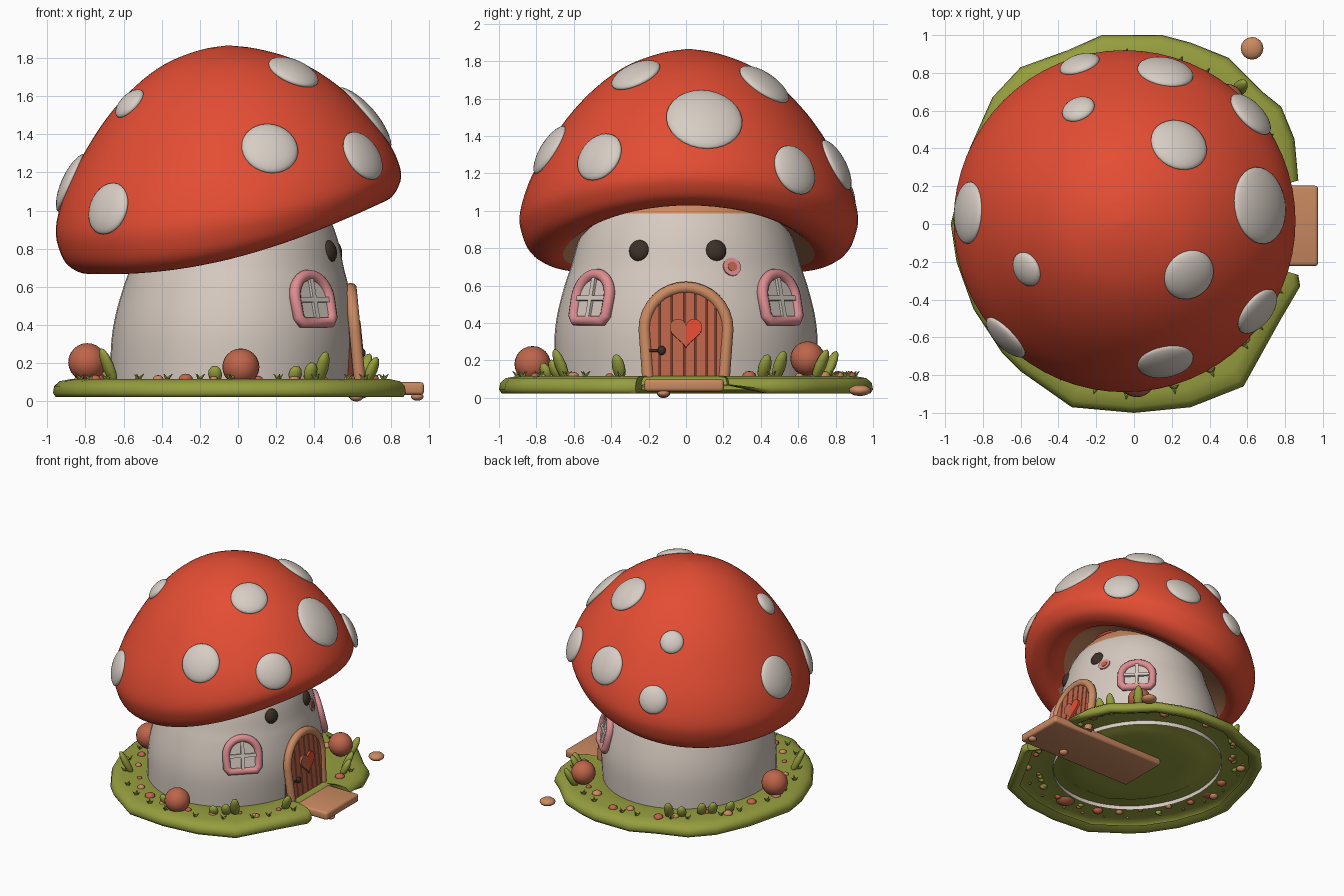
import bpy, bmesh, math, random
from math import sin, cos, pi, sqrt, atan2, radians
from mathutils import Vector, Matrix

if "Cube" in bpy.data.objects:
    bpy.data.objects.remove(bpy.data.objects["Cube"])

random.seed(4)

def mat(name, r, g, b):
    m = bpy.data.materials.new(name)
    m.diffuse_color = [*(((c / 255 + .055) / 1.055) ** 2.4 for c in (r, g, b)), 1]
    m.use_nodes = True
    m.node_tree.nodes["Principled BSDF"].inputs["Base Color"].default_value = m.diffuse_color
    return m

RED = mat("cap red", 228, 77, 51)
CREAM = mat("stem cream", 214, 202, 192)
WHITE = mat("spot white", 215, 205, 196)
GREEN = mat("grass green", 150, 158, 62)
TAN = mat("light wood", 202, 138, 97)
BROWN = mat("clay brown", 190, 101, 74)
PINK = mat("window pink", 222, 142, 146)
DARK = mat("dark brown", 60, 48, 38)
GROOVE = mat("groove brown", 120, 58, 42)

# ---- helpers
def shade(ob, angle):
    bpy.ops.object.select_all(action='DESELECT')
    ob.select_set(True)
    bpy.context.view_layer.objects.active = ob
    if ob.type == 'CURVE':
        bpy.ops.object.convert(target='MESH')
    bpy.ops.object.shade_smooth_by_angle(angle=radians(angle))

def finish(name, bm, mats, M=None, angle=40):
    bmesh.ops.recalc_face_normals(bm, faces=bm.faces)
    if M is not None:
        bm.transform(M)
    me = bpy.data.meshes.new(name)
    bm.to_mesh(me)
    bm.free()
    for m in mats:
        me.materials.append(m)
    ob = bpy.data.objects.new(name, me)
    bpy.context.collection.objects.link(ob)
    shade(ob, angle)

def loft(name, rings, mats, rule=None):
    bm = bmesh.new()
    vs = [[bm.verts.new(p) for p in r] for r in rings]
    n = len(rings[0])
    for i, (a, b) in enumerate(zip(vs, vs[1:])):
        for j in range(n):
            f = bm.faces.new((a[j], a[(j + 1) % n], b[(j + 1) % n], b[j]))
            f.material_index = rule(i, 2 * pi * j / n) if rule else 0
    bm.faces.new(vs[-1])
    finish(name, bm, mats, None, 60)

def blob(name, loc, size, m, M=None, bend=0, seg=16):
    bm = bmesh.new()
    bmesh.ops.create_uvsphere(bm, u_segments=seg, v_segments=max(6, seg // 2), radius=1)
    for v in bm.verts:
        v.co = Vector([c * s for c, s in zip(v.co, size)])
        v.co.z -= bend * (v.co.x ** 2 + v.co.y ** 2)
    finish(name, bm, [m], Matrix.Translation(loc) @ (M or Matrix()), 80)

def frame(origin, yaw, lean):
    n = Vector((cos(yaw) * cos(lean), sin(yaw) * cos(lean), sin(lean)))
    up = Vector((-cos(yaw) * sin(lean), -sin(yaw) * sin(lean), cos(lean)))
    return Matrix.Translation(origin) @ Matrix((up.cross(n), up, n)).transposed().to_4x4()

def plate(name, pts, m, M, w0, w1, half=None):
    bm = bmesh.new()
    f = bm.faces.new([bm.verts.new((u, v, w0)) for u, v in pts])
    ex = bmesh.ops.extrude_face_region(bm, geom=[f])['geom']
    bmesh.ops.translate(bm, verts=[e for e in ex if isinstance(e, bmesh.types.BMVert)], vec=(0, 0, w1 - w0))
    if half:  # second colour on the u < 0 half
        bmesh.ops.bisect_plane(bm, geom=bm.verts[:] + bm.edges[:] + bm.faces[:], plane_co=(0, 0, 0), plane_no=(1, 0, 0))
        for f in bm.faces:
            f.material_index = int(f.calc_center_median().x < 0)
    finish(name, bm, [m] + ([half] if half else []), M, 30)

def tube(name, pts, r, m, M, cyclic):
    cu = bpy.data.curves.new(name, 'CURVE')
    cu.dimensions, cu.bevel_depth, cu.bevel_resolution, cu.use_fill_caps = '3D', r, 3, True
    sp = cu.splines.new('POLY')
    sp.points.add(len(pts) - 1)
    for p, (u, v) in zip(sp.points, pts):
        p.co = (u, v, 0, 1)
    sp.use_cyclic_u = cyclic
    ob = bpy.data.objects.new(name, cu)
    bpy.context.collection.objects.link(ob)
    ob.matrix_world = M
    cu.materials.append(m)
    shade(ob, 60)

def smooth_path(p, sub=4):
    out = []
    for i in range(len(p) - 1):
        q = [Vector(p[max(0, min(len(p) - 1, i + d))]) for d in (-1, 0, 1, 2)]
        for s in range(sub):
            t = s / sub
            out.append(.5 * (2 * q[1] + (q[2] - q[0]) * t + (2 * q[0] - 5 * q[1] + 4 * q[2] - q[3]) * t * t
                             + (3 * q[1] - q[0] - 3 * q[2] + q[3]) * t ** 3))
    return out + [Vector(p[-1])]

# ---- cap: round dome whose rim rises toward the door, light wood colour underneath
CX, CY, TOP = -.05, .015, 1.865
CAP = smooth_path([(.4, .13), (.52, .1), (.62, .05), (.69, .01), (.76, 0), (.84, .035), (.885, .1), (.905, .2),
                   (.86, .35), (.765, .515), (.64, .68), (.49, .82), (.33, .92), (.15, .98), (.01, 1)])
def cap_point(a, r, k):
    c = cos(a)
    zb = .745 + .18 * c + .105 * c * c
    return Vector((CX + r * c, CY + r * sin(a), zb + k * (TOP - zb)))
def cap_at(a, z):
    return min((cap_point(a, *(p.lerp(q, t / 8))) for p, q in zip(CAP[28:], CAP[29:]) for t in range(8)),
               key=lambda v: abs(v.z - z))
loft("cap", [[cap_point(2 * pi * j / 64, *p) for j in range(64)] for p in CAP], [RED, TAN],
     lambda i, a: int(i < (7 if cos(a) > .55 else 11)))

# ---- cap spots: x, y, z, radius
for x, y, z, r in [(.68, .1, 1.5, .205), (.26, .45, 1.68, .155), (.28, -.26, 1.73, .14), (.64, .6, 1.22, .14),
                   (.65, -.46, 1.29, .14), (.17, -.74, 1.33, .15), (.17, .82, 1.25, .15), (-.29, .85, 1.1, .11),
                   (-.3, .62, 1.49, .09), (-.89, .06, 1.15, .165), (-.59, -.25, 1.56, .095), (-.68, -.6, 1.01, .14)]:
    a = atan2(y - CY, x - CX)
    p = cap_at(a, z)
    n = (cap_at(a + .1, z) - cap_at(a - .1, z)).cross(cap_at(a, z + .06) - cap_at(a, z - .06)).normalized()
    blob("cap_spot", p + n * .005, (r, r, .036), WHITE, n.to_track_quat('Z', 'Y').to_matrix().to_4x4(), .5, 28)

# ---- stem with a light wood band under the cap
STEM = smooth_path([(.08, .635), (.3, .64), (.45, .625), (.6, .59), (.7, .56), (.85, .52), (.985, .457), (1.1, .36)])
def stem_point(a, z, r):
    return Vector((-.04 + .05 * z + r * cos(a), r * 1.1 * sin(a), z))
def stem_at(y, z):
    r = min(STEM, key=lambda p: abs(p[0] - z))[1]
    a = math.asin(y / (r * 1.1))
    return stem_point(a, z, r), atan2(sin(a) / 1.1, cos(a))
loft("stem", [[stem_point(2 * pi * j / 48, *p) for j in range(48)] for p in STEM], [CREAM, TAN],
     lambda i, a: int(STEM[i][0] > .98))

# ---- grass base: open shell with a rolled rim and a notch for the step
OUT = [(.15, 1), (-.17, 1), (-.35, .92), (-.6, .83), (-.75, .67), (-.87, .4), (-.97, 0), (-.94, -.2), (-.85, -.45),
       (-.7, -.68), (-.6, -.78), (-.33, -.97), (0, -1), (.3, -.97), (.58, -.86), (.78, -.5), (.88, -.33), (.87, -.27),
       (.72, -.24), (.72, .22), (.87, .23), (.85, .45), (.78, .62), (.68, .7), (.5, .88), (.3, .96)]
loft("grass_base", [[(x * s, y * s, max(z, .07) if x > .7 and abs(y) < .26 else z) for x, y in OUT] for s, z in
     [(.9, .045), (.95, .022), (.985, .022), (1, .045), (.993, .08), (.965, .105), (.9, .117), (.75, .115), (.6, .112),
      (.56, .09), (.4, .085)]], [GREEN])

# ---- door step, a plank running in under the house
bm = bmesh.new()
bmesh.ops.create_cube(bm, size=1, matrix=Matrix.Translation((.435, -.01, .067)) @ Matrix.Diagonal((1.08, .425, .066, 1)))
bmesh.ops.bevel(bm, geom=bm.edges[:], offset=.018, segments=3, profile=.5, affect='EDGES')
finish("door_step", bm, [TAN])

# ---- door: arch frame, planks, heart, handle
D = frame((.642, 0, .07), 0, radians(5.5))
arch = lambda r, h, n=16: [(r * cos(pi * i / n), h + r * sin(pi * i / n)) for i in range(n + 1)]
tube("door_frame", [(.2, 0)] + arch(.222, .3) + [(-.2, 0)], .032, TAN, D, False)
plate("door_back", [(.2, 0)] + arch(.215, .3) + [(-.2, 0)], GROOVE, D, -.06, .007)
edges = [-.205, -.14, -.075, -.01, .05, .11, .16, .205]
for a, b in zip(edges, edges[1:]):
    a, b = a + .004, b - .004
    top = [(a + (b - a) * t / 4, .3 + sqrt(.215 ** 2 - (a + (b - a) * t / 4) ** 2)) for t in range(4, -1, -1)]
    plate("door_plank", [(a, 0), (b, 0)] + top, BROWN, D, -.02, .016)
heart = []
for i in range(32):
    t = 2 * pi * (i + .5) / 32
    heart.append((.0055 * 16 * sin(t) ** 3,
                  .0055 * (13 * cos(t) - 5 * cos(2 * t) - 2 * cos(3 * t) - cos(4 * t))))
plate("door_heart", heart, RED, D @ Matrix.Translation((0, .285, 0)), 0, .034, BROWN)
plate("door_latch", [(-.2, .175), (-.11, .175), (-.11, .19), (-.2, .19)], DARK, D, 0, .027)
blob("door_knob", D @ Vector((-.13, .182, .025)), (.02, .022, .025), DARK)

# ---- windows
for s in (-1, 1):
    p, yaw = stem_at(.5 * s, .53)
    W = frame(p, yaw, radians(13))
    pts = [(u, v - .01) for u, v in arch(.124, .02)] + [(-.122, -.09), (-.1, -.12), (.1, -.12), (.122, -.09)]
    tube("window_frame", pts, .03, PINK, W, True)
    plate("window_pane", pts, CREAM, W, -.04, .004)
    for hw, hh in ((.013, .125), (.12, .013)):
        plate("window_bar", [(-hw, -hh), (hw, -hh), (hw, hh), (-hw, hh)], WHITE, W, 0, .02)

# ---- eyes and cheek
for y in (-.25, .16):
    p, yaw = stem_at(y, .787)
    blob("eye", p - Vector((.012, 0, 0)), (.057, .059, .034), DARK, frame((0, 0, 0), yaw, .22), seg=20)
p, yaw = stem_at(.245, .7)
for m, r, w in ((PINK, .05, .007), (BROWN, .026, .011)):
    plate("cheek", [(r * cos(pi * i / 10), r * sin(pi * i / 10)) for i in range(20)], m, frame(p, yaw, .28), w - .009, w)

# ---- clay balls around the stem
for x, y, z, r in [(.015, -.82, .18, .097), (.49, .65, .21, .092), (-.79, -.04, .205, .1)]:
    blob("clay_ball", (x, y, z), (r, r, r), BROWN, seg=24)

# ---- leaves, leaning outward
for x, y, h in [(.44, -.67, .16), (.38, -.7, .1), (.3, -.75, .08), (.7, -.36, .13), (.7, .42, .13), (.66, .5, .15),
                (.56, .72, .16), (-.55, .58, .11), (-.61, .52, .11), (-.45, .7, .1), (-.7, .42, .1), (-.38, .77, .15),
                (-.68, -.5, .18), (-.12, -.8, .08)]:
    R = Vector((x, y, 1.7)).to_track_quat('Z', 'Y').to_matrix().to_4x4()
    blob("leaf", (x, y, .11 + h * .4), (.037, .028, h * .6), GREEN, R, seg=12)

# ---- pebbles and small grass tufts
for i in range(26):
    a, k = 2 * pi * (i + random.uniform(-.3, .3)) / 26, random.uniform(.78, .9)
    if a < .35 or a > 5.93:
        continue
    r = random.uniform(.018, .04)
    blob("pebble", (.93 * k * cos(a), k * sin(a), .115), (r, r, r * .75), (BROWN, TAN)[i % 2], seg=10)
    bm = bmesh.new()
    for j in range(3):
        b = a + 2.1 * j
        R = Vector((cos(b), sin(b), 1)).to_track_quat('Z', 'Y').to_matrix().to_4x4()
        bmesh.ops.create_cone(bm, segments=4, radius1=.012, radius2=.001, depth=.045, cap_ends=True,
                              matrix=Matrix.Translation((.014 * cos(b), .014 * sin(b), .012)) @ R)
    t = a + .12
    finish("grass_tuft", bm, [GREEN], Matrix.Translation((.83 * cos(t), .9 * sin(t), .116)))
for x, y, z, r in [(.625, .93, .04, .06), (.94, -.12, .025, .033), (.62, -.12, .022, .035)]:
    blob("loose_pebble", (x, y, z), (r, r, min(.03, r * .65)), TAN)
